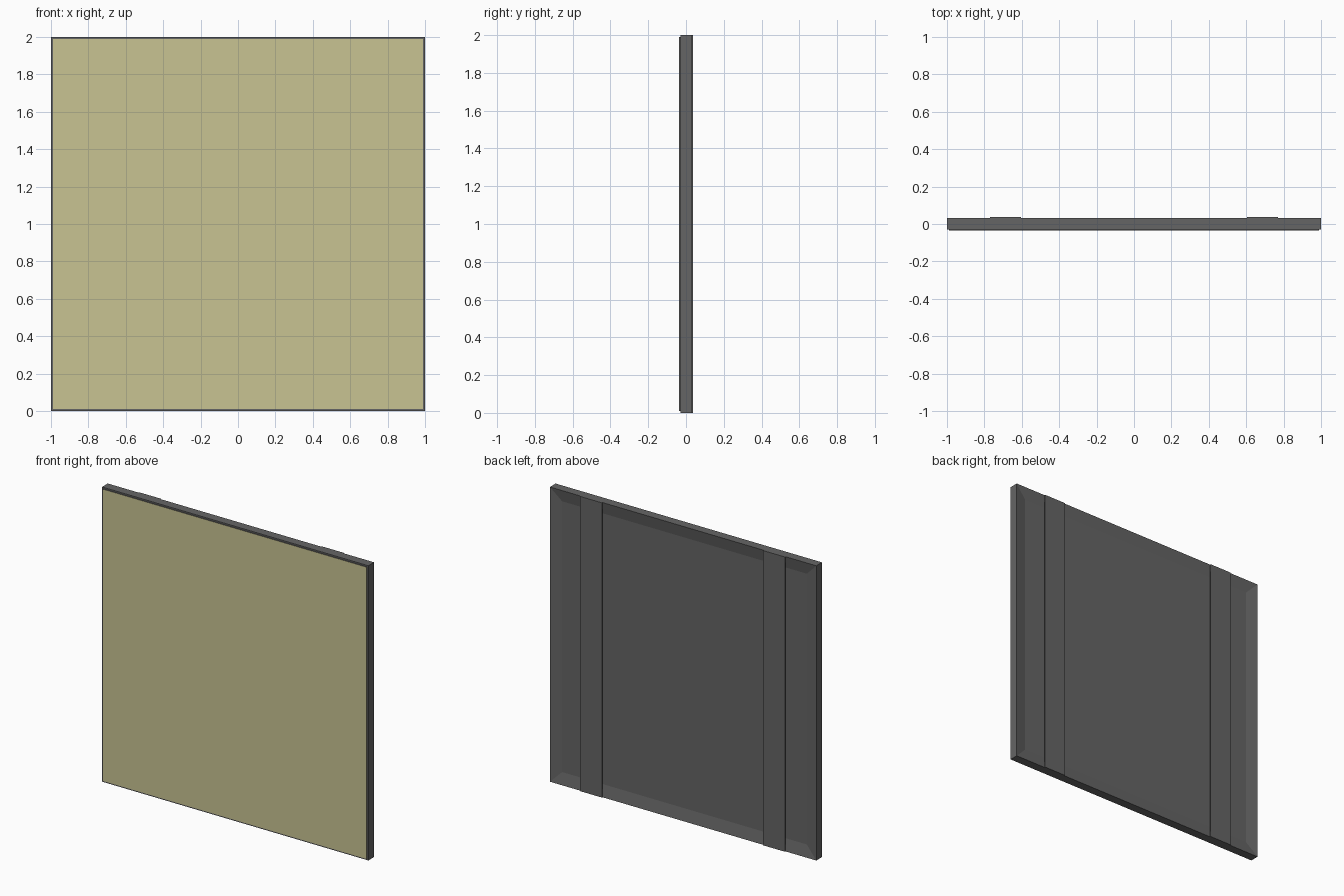
import bpy, bmesh
from mathutils import Vector

if "Cube" in bpy.data.objects:
    bpy.data.objects.remove(bpy.data.objects["Cube"])


def material(name, color):
    m = bpy.data.materials.new(name)
    m.diffuse_color = (*color, 1)
    m.use_nodes = True
    m.node_tree.nodes["Principled BSDF"].inputs["Base Color"].default_value = m.diffuse_color
    return m


grey = material("dark_grey", (0.13, 0.13, 0.13))
cream = material("pale_yellow", (0.58, 0.55, 0.29))


def box(name, x, y, z, edit=None):
    """Box from (min, max) ranges, with an optional bmesh edit."""
    bm = bmesh.new()
    bmesh.ops.create_cube(bm, size=1)
    for v in bm.verts:
        v.co = Vector([lo + (c + 0.5) * (hi - lo)
                       for c, (lo, hi) in zip(v.co, (x, y, z))])
    bm.normal_update()
    if edit:
        edit(bm)
    me = bpy.data.meshes.new(name)
    bm.to_mesh(me)
    bm.free()
    me.materials.append(grey)
    me.materials.append(cream)
    ob = bpy.data.objects.new(name, me)
    bpy.context.collection.objects.link(ob)
    return ob


def recess_back(bm):
    back = max(bm.faces, key=lambda f: f.normal.y)
    bmesh.ops.inset_region(bm, faces=[back], thickness=0.115)
    bmesh.ops.translate(bm, verts=back.verts, vec=(0, -0.015, 0))


def colour_front(bm):
    min(bm.faces, key=lambda f: f.normal.y).material_index = 1


# Main panel with a shallow recess in its back
box("panel_frame", (-1, 1), (-0.03, 0.031), (0, 2), recess_back)

# Slightly smaller raised face sheet on the front
box("front_sheet", (-0.99, 0.99), (-0.036, -0.03), (0.01, 1.99), colour_front)

# Two flat vertical straps across the back
for side, x in (("left", -0.77), ("right", 0.605)):
    box(f"back_strap_{side}", (x, x + 0.165), (0.031, 0.037), (0, 2))
